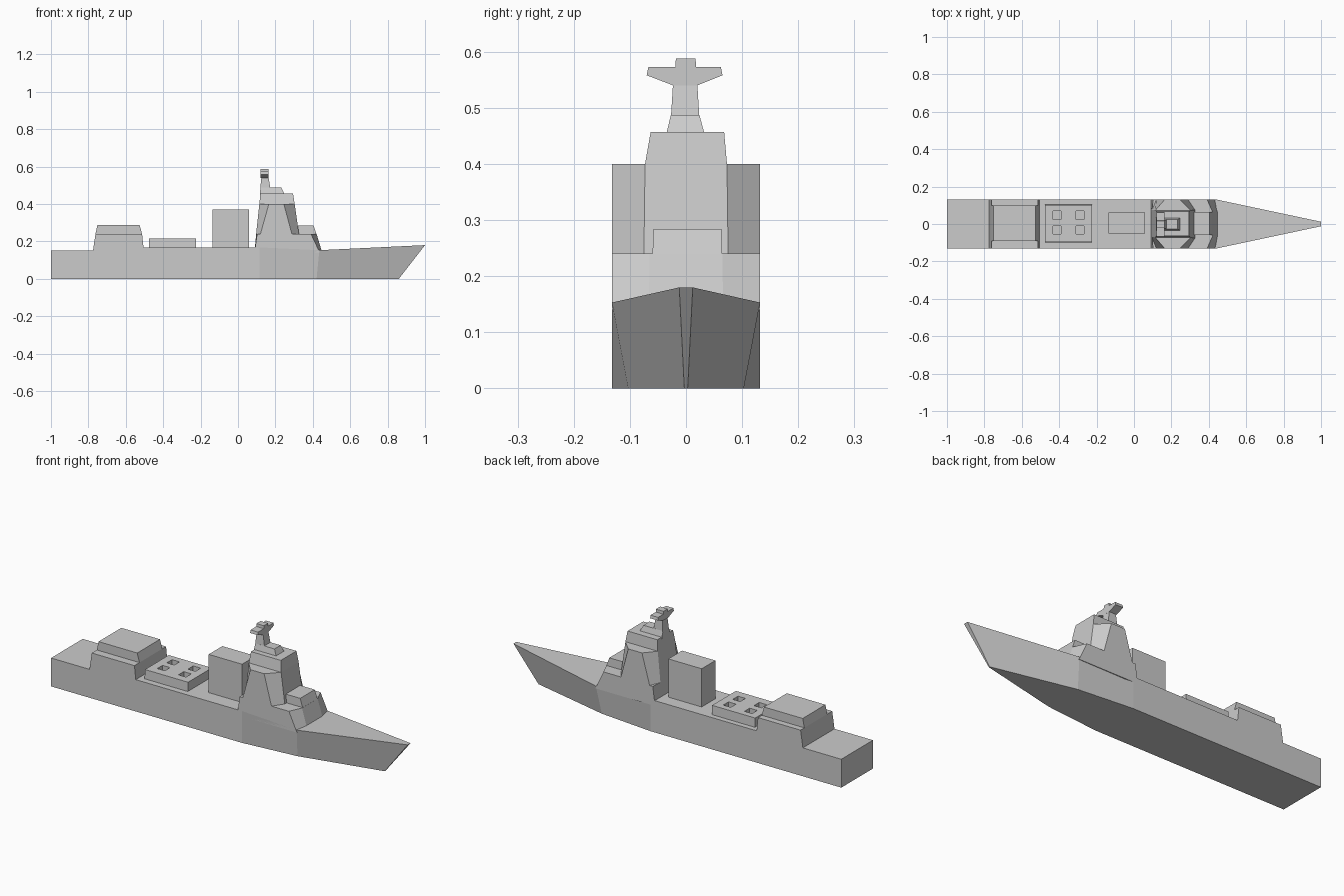
import bpy, bmesh

if "Cube" in bpy.data.objects:
    bpy.data.objects.remove(bpy.data.objects["Cube"])


def loft(name, rings):
    """Closed solid skinned through rings of equal point count."""
    bm = bmesh.new()
    loops = [[bm.verts.new(p) for p in r] for r in rings]
    n = len(loops[0])
    bm.faces.new(loops[0])
    bm.faces.new(loops[-1])
    for a, b in zip(loops, loops[1:]):
        for i in range(n):
            j = (i + 1) % n
            bm.faces.new((a[i], a[j], b[j], b[i]))
    bmesh.ops.recalc_face_normals(bm, faces=bm.faces)
    me = bpy.data.meshes.new(name)
    bm.to_mesh(me)
    bm.free()
    ob = bpy.data.objects.new(name, me)
    bpy.context.collection.objects.link(ob)
    return ob


def rect(z, x0, x1, y0, y1):
    return [(x0, y0, z), (x1, y0, z), (x1, y1, z), (x0, y1, z)]


def octagon(z, aft_out, aft_in, fore_in, fore_out, y_in, y_out):
    half = [(aft_in, y_in), (aft_out, y_out), (fore_out, y_out), (fore_in, y_in)]
    return ([(x, -y, z) for x, y in half] +
            [(x, y, z) for x, y in reversed(half)])


def station(x_keel, y_keel, x_deck, y_deck, z_deck):
    return [(x_keel, -y_keel, 0), (x_deck, -y_deck, z_deck),
            (x_deck, y_deck, z_deck), (x_keel, y_keel, 0)]


W = 0.132

# Hull, stern to bow
loft("hull", [
    station(-1.0, W, -1.0, W, 0.15),
    station(-0.77, W, -0.77, W, 0.15),
    station(-0.52, W, -0.52, W, 0.168),
    station(0.115, W, 0.115, W, 0.168),
    station(0.42, 0.103, 0.435, W, 0.153),
    station(0.86, 0.003, 1.0, 0.012, 0.18),
])

# Hangar: full-width lower tier and inset upper tier
loft("hangar", [
    rect(0.14, -0.777, -0.502, -W, W),
    rect(0.24, -0.762, -0.513, -W, W),
    rect(0.24, -0.762, -0.513, -0.09, 0.1),
    rect(0.287, -0.752, -0.526, -0.09, 0.1),
])

# Launcher deck block with four square wells
launcher = loft("launcher_block", [
    rect(0.155, -0.476, -0.224, -0.1, 0.105),
    rect(0.216, -0.476, -0.224, -0.097, 0.102),
])
for cx in (-0.412, -0.288):
    for cy in (-0.032, 0.047):
        cutter = loft("well_cutter", [
            rect(z, cx - 0.022, cx + 0.022, cy - 0.022, cy + 0.022)
            for z in (0.19, 0.25)])
        cutter.hide_render = True
        cutter.hide_viewport = True
        mod = launcher.modifiers.new("well", 'BOOLEAN')
        mod.operation = 'DIFFERENCE'
        mod.solver = 'EXACT'
        mod.object = cutter

# Funnel
loft("funnel", [rect(z, -0.135, 0.06, -0.052, 0.062) for z in (0.155, 0.37)])

# Superstructure with chamfered corners
loft("superstructure", [
    octagon(0.14, 0.088, 0.088, 0.45, 0.437, 0.066, W),
    octagon(0.24, 0.102, 0.097, 0.42, 0.39, 0.065, W),
    octagon(0.24, 0.12, 0.097, 0.326, 0.288, 0.075, W),
    octagon(0.40, 0.165, 0.114, 0.303, 0.245, 0.073, W),
])
loft("wheelhouse", [
    rect(0.40, 0.114, 0.303, -0.073, 0.073),
    rect(0.457, 0.12, 0.294, -0.063, 0.068),
])
loft("forward_house", [
    rect(0.23, 0.31, 0.423, -0.06, 0.065),
    rect(0.284, 0.31, 0.404, -0.058, 0.063),
])

# Mast base, column, cross arms and cap
loft("mast_base", [
    rect(0.45, 0.117, 0.25, -0.036, 0.034),
    rect(0.487, 0.12, 0.232, -0.027, 0.024),
])
loft("mast_column", [
    rect(0.48, 0.119, 0.174, -0.027, 0.024),
    rect(0.545, 0.125, 0.163, -0.023, 0.02),
])
arm = [(-0.023, 0.54), (-0.07, 0.558), (-0.067, 0.573), (-0.019, 0.573),
       (-0.018, 0.588), (0.017, 0.588), (0.018, 0.573), (0.062, 0.573),
       (0.065, 0.558), (0.02, 0.54)]
loft("mast_arms", [[(x, y, z) for y, z in arm] for x in (0.12, 0.164)])
